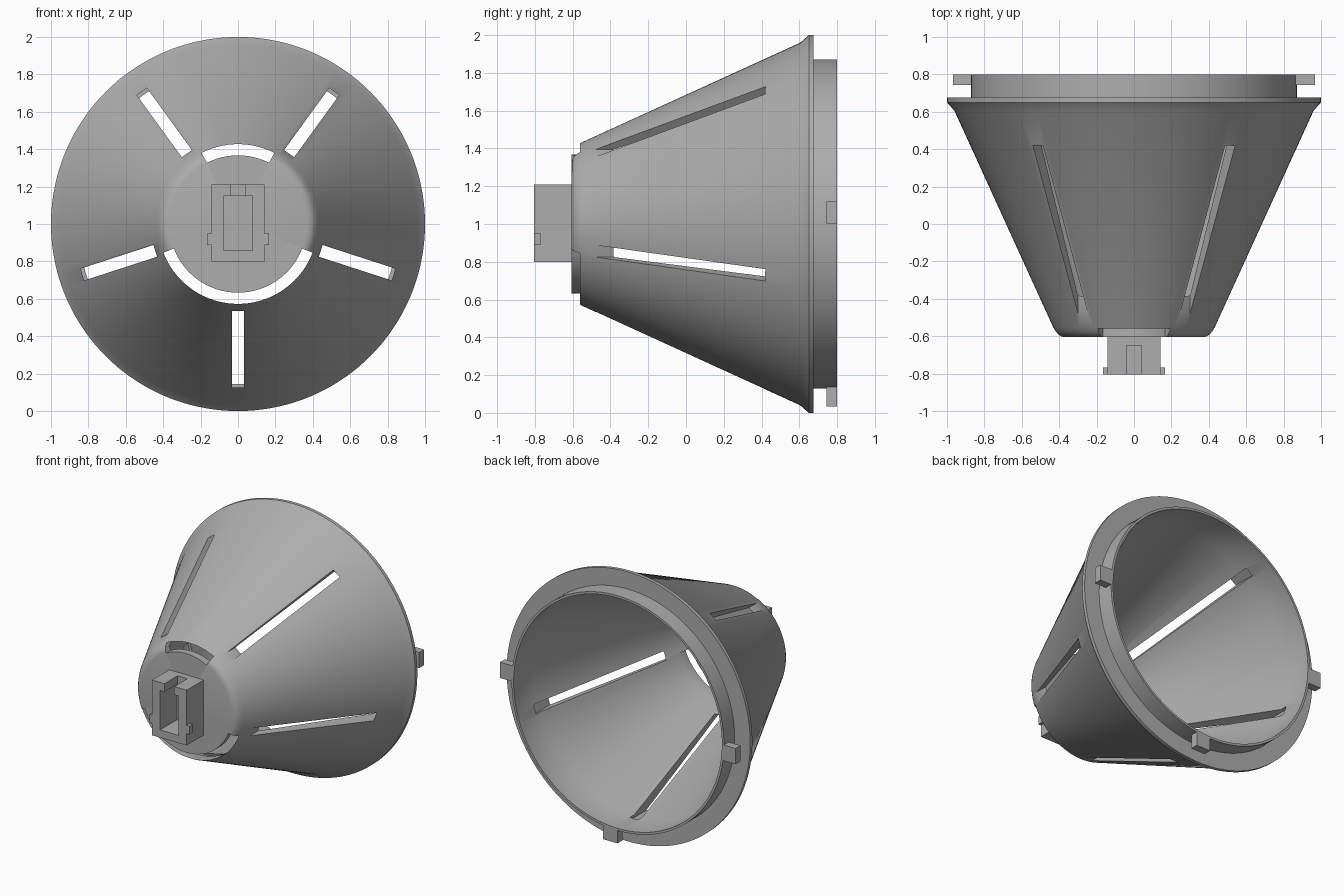
import bpy, bmesh, math
from mathutils import Matrix

cube = bpy.data.objects.get("Cube")
if cube:
    bpy.data.objects.remove(cube)

grey = bpy.data.materials.new("plain_grey")
grey.use_nodes = True
COLOUR = (0.42, 0.42, 0.42, 1)
grey.diffuse_color = COLOUR
grey.node_tree.nodes["Principled BSDF"].inputs["Base Color"].default_value = COLOUR

CENTRE = Matrix.Translation((0, 0, 1))


def finish(name, bm):
    """Turn a bmesh into a grey object."""
    bmesh.ops.recalc_face_normals(bm, faces=bm.faces)
    mesh = bpy.data.meshes.new(name)
    bm.to_mesh(mesh)
    bm.free()
    mesh.materials.append(grey)
    ob = bpy.data.objects.new(name, mesh)
    bpy.context.collection.objects.link(ob)
    return ob


def add_box(bm, xs, ys, zs, matrix=Matrix()):
    """Box between three ranges, then moved by a matrix."""
    ranges = (xs, ys, zs)
    mid = [(a + b) / 2 for a, b in ranges]
    size = [b - a for a, b in ranges]
    bmesh.ops.create_cube(bm, size=1, matrix=matrix @ Matrix.Translation(mid) @ Matrix.Diagonal((*size, 1)))


def add_lathe(bm, profile, start=0, end=360, steps=144):
    """Turn a closed (radius, y) outline about the y axis through the centre."""
    full = end - start == 360
    rings = []
    for i in range(steps if full else steps + 1):
        a = math.radians(start + (end - start) * i / steps)
        rings.append([bm.verts.new((r * math.cos(a), y, 1 + r * math.sin(a))) for r, y in profile])
    count = len(profile)
    for i in range(steps):
        one, two = rings[i], rings[(i + 1) % len(rings)]
        for j in range(count):
            k = (j + 1) % count
            bm.faces.new((one[j], one[k], two[k], two[j]))
    if not full:
        bm.faces.new(rings[0])
        bm.faces.new(rings[-1])


def cut(ob, cutter):
    """Subtract a cutter and remove it."""
    mod = ob.modifiers.new("cut", "BOOLEAN")
    mod.operation = "DIFFERENCE"
    mod.solver = "EXACT"
    mod.object = cutter
    cutter.hide_render = True
    bpy.context.view_layer.update()
    graph = bpy.context.evaluated_depsgraph_get()
    mesh = bpy.data.meshes.new_from_object(ob.evaluated_get(graph))
    ob.modifiers.clear()
    ob.data = mesh
    bpy.data.objects.remove(cutter)


# Hollow cone with a closed nose, flange and thin rear rim
AXIS = 0.001
bm = bmesh.new()
add_lathe(bm, [
    (AXIS, -0.605), (0.37, -0.605), (0.39, -0.6), (0.405, -0.59), (0.418, -0.575), (0.433, -0.55),
    (0.96, 0.605), (1.0, 0.65), (1.0, 0.675), (0.872, 0.675), (0.872, 0.8), (0.855, 0.8),
    (0.855, 0.56), (0.397, -0.55), (AXIS, -0.55)])
shell = finish("cone_shell", bm)

# Five long slots around the cone
bm = bmesh.new()
for i in range(5):
    turn = CENTRE @ Matrix.Rotation(math.radians(72 * i), 4, "Y")
    add_box(bm, (-0.033, 0.033), (-0.7, 0.61), (-0.875, -0.465), turn)
cut(shell, finish("slot_cutter", bm))

# Curved openings around the nose
bm = bmesh.new()
ring = [(0.367, -0.7), (0.427, -0.7), (0.427, -0.4), (0.367, -0.4)]
add_lathe(bm, ring, 63, 117, 24)
add_lathe(bm, ring, 201, 339, 56)
cut(shell, finish("arc_cutter", bm))

# Smooth shading with crisp edges
bpy.ops.object.select_all(action="DESELECT")
shell.select_set(True)
bpy.context.view_layer.objects.active = shell
bpy.ops.object.shade_smooth_by_angle(angle=math.radians(25))

# Square socket on the nose with an open top notch
bm = bmesh.new()
add_box(bm, (-0.142, 0.142), (-0.805, -0.595), (0.8, 1.21))
socket = finish("nose_socket", bm)
bm = bmesh.new()
add_box(bm, (-0.077, 0.077), (-0.9, -0.5), (0.857, 1.15))
cut(socket, finish("cavity_cutter", bm))
bm = bmesh.new()
add_box(bm, (-0.04, 0.04), (-0.9, -0.65), (1.1, 1.3))
cut(socket, finish("notch_cutter", bm))

# Small lugs on the socket sides
for side, name in ((-1, "right_socket_lug"), (1, "left_socket_lug")):
    bm = bmesh.new()
    add_box(bm, sorted((side * 0.13, side * 0.165)), (-0.805, -0.768), (0.888, 0.95))
    finish(name, bm)

# Three locking tabs on the rear rim
for angle, name in ((0, "left_tab"), (90, "bottom_tab"), (180, "right_tab")):
    bm = bmesh.new()
    turn = CENTRE @ Matrix.Rotation(math.radians(angle), 4, "Y")
    add_box(bm, (0.86, 0.967), (0.743, 0.8), (0.003, 0.12), turn)
    finish(name, bm)
